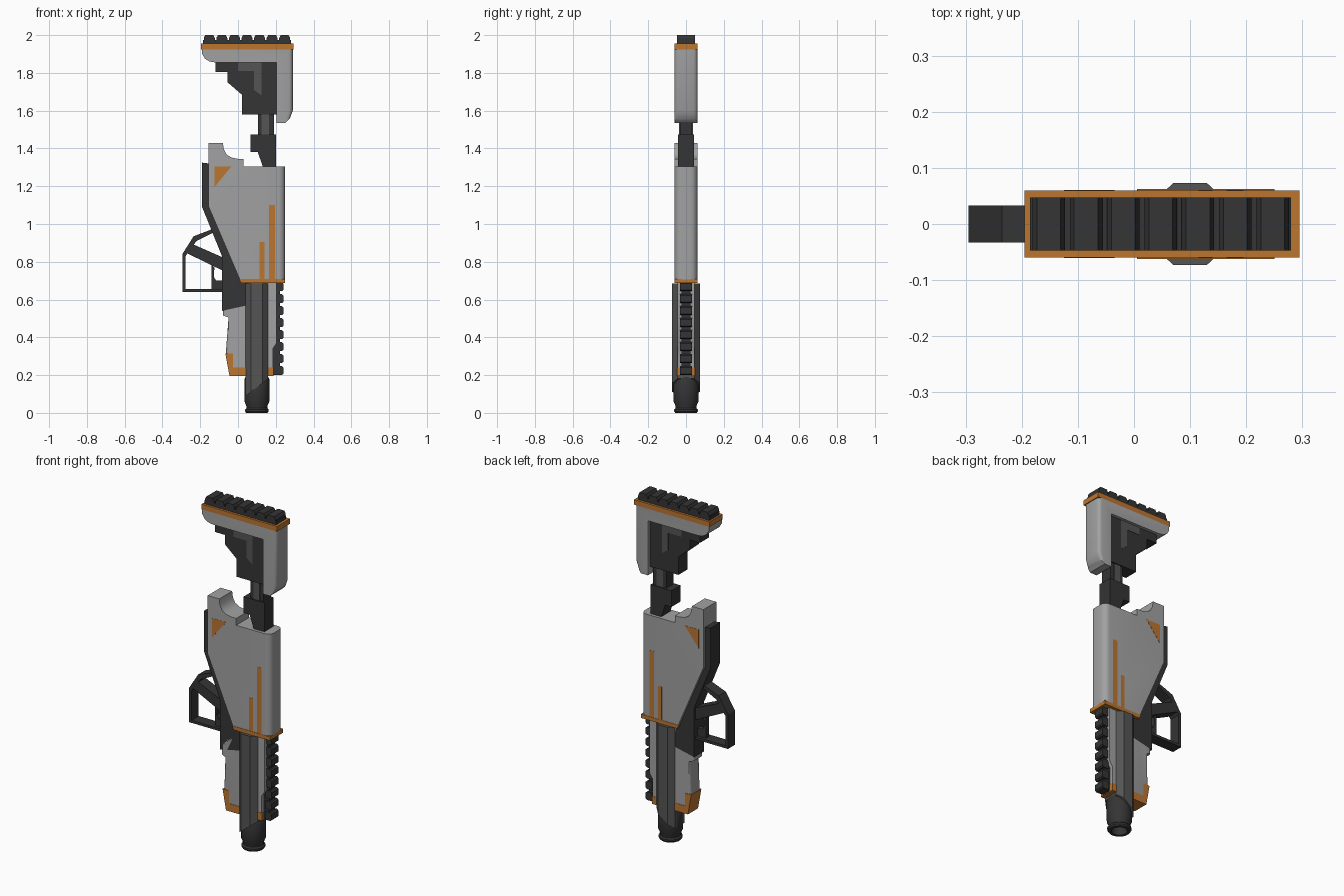
import bpy, bmesh, math
from mathutils import Vector

if "Cube" in bpy.data.objects:
    bpy.data.objects.remove(bpy.data.objects["Cube"])


def material(name, rgb):
    m = bpy.data.materials.new(name)
    m.use_nodes = True
    m.diffuse_color = (*rgb, 1)
    m.node_tree.nodes["Principled BSDF"].inputs["Base Color"].default_value = (*rgb, 1)
    return m


GREY = material("light_grey", (0.36, 0.36, 0.36))
DARK = material("charcoal", (0.035, 0.035, 0.035))
MID = material("mid_grey", (0.09, 0.09, 0.09))
ORANGE = material("orange", (0.5, 0.18, 0.03))


def finish(name, bm, mat, smooth=False):
    bmesh.ops.recalc_face_normals(bm, faces=bm.faces)
    mesh = bpy.data.meshes.new(name)
    bm.to_mesh(mesh)
    bm.free()
    mesh.materials.append(mat)
    ob = bpy.data.objects.new(name, mesh)
    bpy.context.collection.objects.link(ob)
    if smooth:
        bpy.ops.object.select_all(action='DESELECT')
        ob.select_set(True)
        bpy.context.view_layer.objects.active = ob
        bpy.ops.object.shade_smooth_by_angle(angle=math.radians(35))
    return ob


def prism(name, pts, half, mat, round_side=0, radius=0.03, segments=5):
    """Side profile (x, z) extruded to +-half; round_side rounds the +x or -x long edges."""
    bm = bmesh.new()
    face = bm.faces.new([bm.verts.new((x, -half, z)) for x, z in pts])
    out = bmesh.ops.extrude_face_region(bm, geom=[face])
    for v in out["geom"]:
        if isinstance(v, bmesh.types.BMVert):
            v.co.y = half
    if round_side:
        limit = max(x * round_side for x, z in pts) - 0.045
        edges = [e for e in bm.edges
                 if abs(e.verts[0].co.y - e.verts[1].co.y) < 1e-4
                 and abs(e.verts[0].co.z - e.verts[1].co.z) > 0.03
                 and all(v.co.x * round_side > limit for v in e.verts)]
        bmesh.ops.bevel(bm, geom=edges, offset=radius, segments=segments,
                        profile=0.5, affect='EDGES')
    return finish(name, bm, mat, bool(round_side))


def box(name, x0, x1, z0, z1, half, mat):
    return prism(name, [(x0, z0), (x1, z0), (x1, z1), (x0, z1)], half, mat)


def lathe(name, profile, cx, mat, sides=16):
    """Profile of (radius, z) spun around a vertical axis at cx."""
    bm = bmesh.new()
    rings = []
    for r, z in profile:
        rings.append([bm.verts.new((cx + r * math.cos(a), r * math.sin(a), z))
                      for a in (math.tau * (i + 0.5) / sides for i in range(sides))])
    for a, b in zip(rings, rings[1:]):
        for i in range(sides):
            j = (i + 1) % sides
            bm.faces.new((a[i], a[j], b[j], b[i]))
    bm.faces.new(rings[0])
    bm.faces.new(rings[-1])
    return finish(name, bm, mat, True)


# Shoulder stock with ribbed pad
box("pad_base", -0.185, 0.28, 1.95, 1.975, 0.047, DARK)
for i in range(7):
    x = -0.181 + i * 0.0665
    prism(f"pad_rib_{i + 1}", [(x, 1.96), (x + 0.058, 1.96), (x + 0.058, 1.985),
                               (x + 0.05, 2.0), (x + 0.008, 2.0), (x, 1.985)], 0.047, DARK)
box("stock_trim", -0.195, 0.295, 1.925, 1.955, 0.06, ORANGE)
prism("stock_shell", [(-0.19, 1.925), (-0.19, 1.9), (-0.175, 1.875), (-0.15, 1.86),
                      (-0.12, 1.855), (0.205, 1.855), (0.205, 1.535), (0.25, 1.535),
                      (0.275, 1.56), (0.29, 1.6), (0.29, 1.925)], 0.06, GREY, 1, 0.02, 3)
prism("stock_core", [(-0.12, 1.86), (-0.12, 1.805), (-0.055, 1.805), (-0.055, 1.75),
                     (0.02, 1.685), (0.02, 1.58), (0.21, 1.58), (0.21, 1.86)], 0.042, DARK)
prism("stock_inlay", [(0.0, 1.856), (0.0, 1.81), (0.085, 1.81), (0.085, 1.71),
                      (0.125, 1.68), (0.125, 1.856)], 0.044, MID)

# Extension tube and its clamp
box("stock_tube", 0.105, 0.19, 1.46, 1.6, 0.033, DARK)
box("tube_rib", 0.125, 0.165, 1.46, 1.6, 0.036, MID)
prism("tube_clamp", [(0.065, 1.475), (0.2, 1.475), (0.2, 1.25), (0.15, 1.25),
                     (0.105, 1.38), (0.065, 1.38)], 0.042, DARK)

# Receiver shell with hump at the top and rounded back
prism("receiver", [(-0.155, 1.43), (-0.08, 1.43), (-0.075, 1.395), (-0.06, 1.367),
                   (-0.035, 1.352), (0.0, 1.345), (0.03, 1.345), (0.03, 1.305),
                   (0.25, 1.305), (0.25, 0.705), (0.01, 0.705), (-0.155, 1.09)],
      0.06, GREY, 1, 0.035)
prism("receiver_trim", [(0.005, 0.71), (0.015, 0.688), (0.25, 0.688), (0.25, 0.71)],
      0.062, ORANGE, 0)
for side, s in (("left", 1), ("right", -1)):
    box(f"long_stripe_{side}", 0.165, 0.195, 0.705, 1.1, 0.001, ORANGE).location.y = s * 0.06
    box(f"short_stripe_{side}", 0.115, 0.14, 0.705, 0.905, 0.001, ORANGE).location.y = s * 0.06
    prism(f"corner_mark_{side}", [(-0.125, 1.305), (-0.035, 1.305), (-0.125, 1.195)],
          0.001, ORANGE).location.y = s * 0.06

# Dark spine and lower receiver
prism("spine", [(-0.19, 1.325), (-0.15, 1.32), (-0.15, 1.09), (0.02, 0.69), (0.05, 0.69),
                (0.05, 0.57), (-0.085, 0.54), (-0.085, 0.83), (-0.19, 1.09)], 0.045, DARK)

# Grip, guard loop and trigger
prism("grip", [(-0.28, 0.85), (-0.255, 0.9), (-0.085, 0.825), (-0.085, 0.755)],
      0.033, DARK)
outer = [(-0.08, 0.64), (-0.295, 0.64), (-0.295, 0.84), (-0.235, 0.935), (-0.13, 0.975)]
inner = [(-0.13, 0.955), (-0.22, 0.91), (-0.278, 0.83), (-0.278, 0.655), (-0.08, 0.655)]
prism("guard_loop", outer + inner, 0.033, DARK)
prism("trigger", [(-0.14, 0.655), (-0.085, 0.655), (-0.085, 0.7), (-0.115, 0.7),
                  (-0.128, 0.72), (-0.125, 0.77), (-0.14, 0.785)], 0.015, DARK)

# Fore-end with orange foot
prism("fore_end", [(-0.08, 0.56), (-0.08, 0.515), (-0.05, 0.505), (-0.065, 0.31),
                   (-0.05, 0.235), (0.185, 0.235), (0.185, 0.34), (0.205, 0.37),
                   (0.205, 0.69), (0.03, 0.69)], 0.045, GREY, -1, 0.015, 3)
prism("fore_end_foot", [(-0.067, 0.315), (-0.027, 0.315), (-0.027, 0.24), (0.187, 0.24),
                        (0.187, 0.195), (-0.045, 0.195)], 0.047, ORANGE)

# Side rail with teeth
box("rail_base", 0.185, 0.222, 0.2, 0.69, 0.025, DARK)
for i in range(8):
    z = 0.2 + i * 0.0635
    prism(f"rail_tooth_{i + 1}", [(0.2, z), (0.232, z), (0.24, z + 0.007),
                                  (0.24, z + 0.041), (0.232, z + 0.048), (0.2, z + 0.048)],
          0.031, DARK)

# Eight-sided barrel shroud, cut at a slant near the muzzle
bm = bmesh.new()
octagon = [(0.03, 0.073), (0.06, 0.045), (0.06, -0.045), (0.03, -0.073)]
octagon += [(-x, -y) for x, y in octagon]
face = bm.faces.new([bm.verts.new((0.1 + x, y, 0)) for x, y in octagon])
top = bmesh.ops.extrude_face_region(bm, geom=[face])
for v in top["geom"]:
    if isinstance(v, bmesh.types.BMVert):
        v.co.z = 0.685
cut = bmesh.ops.bisect_plane(bm, geom=bm.verts[:] + bm.edges[:] + bm.faces[:],
                             plane_co=Vector((0.1, 0, 0.135)),
                             plane_no=Vector((0.1, 0, -0.13)), clear_outer=True)
bmesh.ops.holes_fill(bm, edges=[e for e in cut["geom_cut"] if isinstance(e, bmesh.types.BMEdge)])
finish("barrel_shroud", bm, MID)

# Hollow muzzle
lathe("muzzle", [(0.035, 0.1), (0.042, 0.0), (0.058, 0.0), (0.064, 0.008), (0.064, 0.018),
                 (0.056, 0.025), (0.058, 0.04), (0.067, 0.06), (0.067, 0.18),
                 (0.055, 0.2)], 0.1, DARK)
